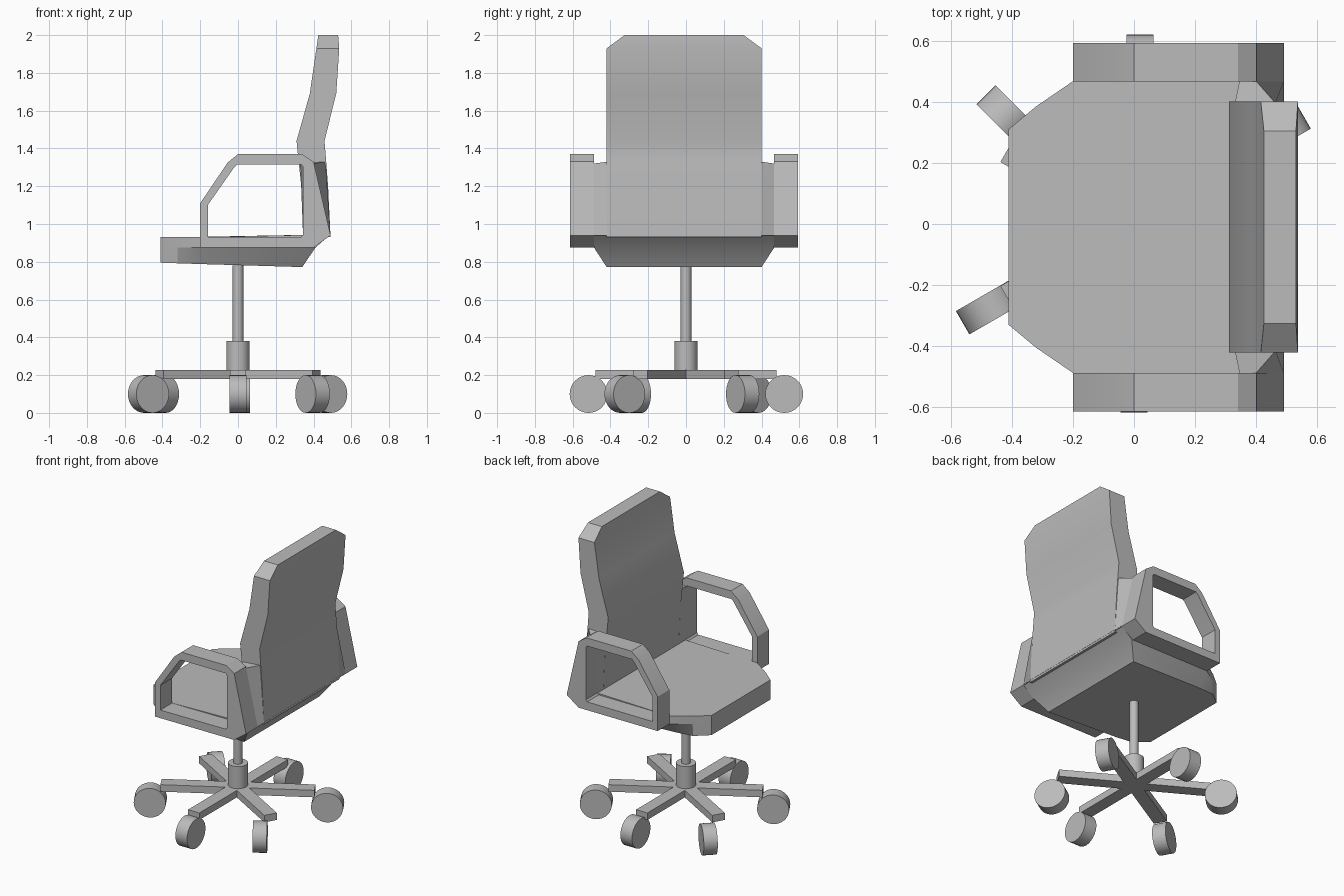
import bpy, bmesh
from math import radians, cos, sin
from mathutils import Matrix, Vector

cube = bpy.data.objects.get("Cube")
if cube:
    bpy.data.objects.remove(cube, do_unlink=True)

grey = bpy.data.materials.new("plain grey")
grey.use_nodes = True
grey.diffuse_color = (0.5, 0.5, 0.5, 1)
grey.node_tree.nodes["Principled BSDF"].inputs["Base Color"].default_value = grey.diffuse_color

MID_Y = -0.01  # centre line of the upholstered part


def finish(name, bm):
    bmesh.ops.recalc_face_normals(bm, faces=bm.faces)
    mesh = bpy.data.meshes.new(name)
    bm.to_mesh(mesh)
    bm.free()
    mesh.materials.append(grey)
    ob = bpy.data.objects.new(name, mesh)
    bpy.context.collection.objects.link(ob)
    bpy.ops.object.select_all(action='DESELECT')
    ob.select_set(True)
    bpy.context.view_layer.objects.active = ob
    bpy.ops.object.shade_smooth_by_angle(angle=radians(25))
    return ob


def loft(name, rings, closed=False):
    """Skin rings of equal length; cap the ends, or join last to first."""
    bm = bmesh.new()
    vs = [[bm.verts.new(p) for p in ring] for ring in rings]
    n = len(vs[0])
    pairs = list(zip(vs, vs[1:])) + ([(vs[-1], vs[0])] if closed else [])
    for a, b in pairs:
        for i in range(n):
            j = (i + 1) % n
            bm.faces.new((a[i], a[j], b[j], b[i]))
    if not closed:
        bm.faces.new(vs[0])
        bm.faces.new(vs[-1])
    return finish(name, bm)


def cylinder(name, radius, depth, matrix, sides=24):
    bm = bmesh.new()
    bmesh.ops.create_cone(bm, cap_ends=True, segments=sides, radius1=radius,
                          radius2=radius, depth=depth, matrix=matrix)
    return finish(name, bm)


# Seat: half outlines (x, half width, z) mirrored across the centre line
def outline(half):
    return ([(x, MID_Y + w, z) for x, w, z in half]
            + [(x, MID_Y - w, z) for x, w, z in reversed(half)])


loft("seat", [outline(h) for h in (
    [(-.41, .32, .795), (-.32, .39, .792), (-.2, .40, .788), (.34, .41, .772)],
    [(-.41, .32, .875), (-.32, .395, .875), (-.2, .477, .875), (.41, .477, .875)],
    [(-.41, .32, .93), (-.32, .395, .93), (-.2, .477, .93), (.49, .477, .945)])])

# Backrest: (z, front x, back x, half width)
levels = [(.93, .345, .49, .41), (1.2, .335, .477, .41), (1.34, .32, .466, .41),
          (1.44, .31, .458, .41), (1.69, .38, .52, .41), (1.93, .415, .536, .41),
          (2.0, .425, .53, .315)]
loft("backrest", [[(f, MID_Y - w, z), (b, MID_Y - w, z), (b, MID_Y + w, z), (f, MID_Y + w, z)]
                  for z, f, b, w in levels])

# Armrest loops and the wings joining them to the backrest
outer = [(-.2, .875), (-.2, 1.11), (-.055, 1.325), (0, 1.37),
         (.34, 1.37), (.4, 1.33), (.49, .94), (.4, .875)]
inner = [(-.16, .93), (-.16, 1.1), (-.02, 1.3), (-.005, 1.315),
         (.335, 1.315), (.345, 1.3), (.345, .945), (.335, .932)]
wing_in = [(.345, .92), (.33, 1.32), (.463, 1.33), (.49, .94)]
wing_out = [(.345, .92), (.345, 1.31), (.4, 1.32), (.49, .94)]


def section(points, y):
    return [(x, MID_Y + y, z) for x, z in points]


for side, s in (("left", 1), ("right", -1)):
    near, far = s * .477, s * .603
    loft("armrest_" + side, [section(outer, near), section(outer, far),
                             section(inner, far), section(inner, near)], closed=True)
    loft("wing_" + side, [section(wing_in, s * .405), section(wing_out, near)])

# Column and hub
cylinder("column", .028, .42, Matrix.Translation((0, 0, .57)))
cylinder("hub", .062, .2, Matrix.Translation((0, 0, .28)))

# Six star legs
for i in range(6):
    a = radians(30 + 60 * i)
    out, across = Vector((cos(a), sin(a), 0)), Vector((-sin(a), cos(a), 0)) * .043
    loft("leg_%d" % (i + 1),
         [[out * r + across * k + Vector((0, 0, z))
           for k, z in ((-1, .18), (1, .18), (1, .228), (-1, .228))] for r in (0, .48)])

# Castors: x, y and rolling direction in degrees
castors = [(.47, .30, 30), (.02, .52, 90), (-.414, .352, 135),
           (-.474, -.273, 210), (0, -.516, 270), (.395, -.324, 303)]
for i, (x, y, heading) in enumerate(castors):
    turn = Matrix.Rotation(radians(heading), 4, 'Z') @ Matrix.Rotation(radians(90), 4, 'X')
    cylinder("castor_%d" % (i + 1), .1, .088, Matrix.Translation((x, y, .1)) @ turn, 32)
